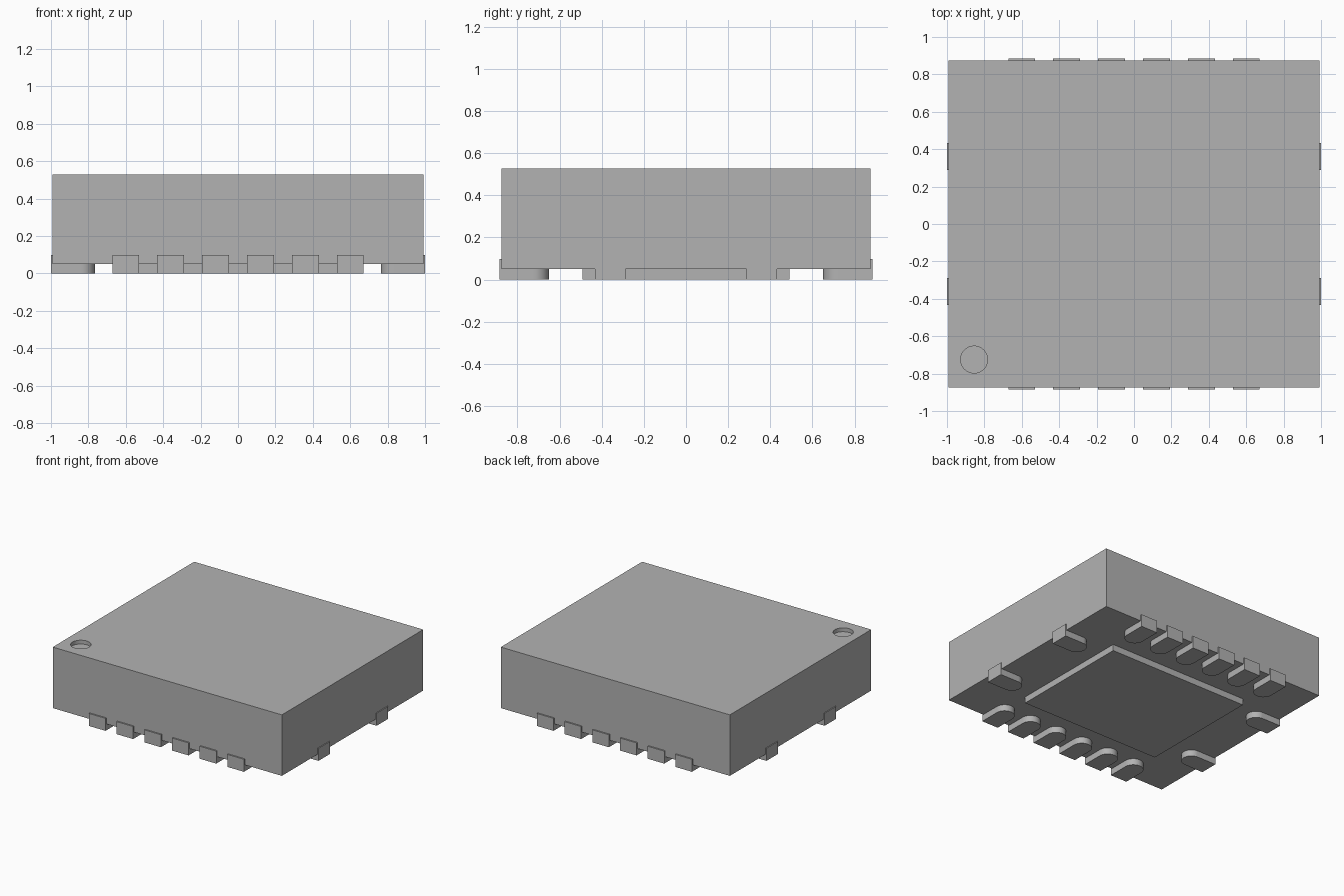
import bpy
import bmesh
from math import cos, sin, pi, radians
from mathutils import Matrix

if "Cube" in bpy.data.objects:
    bpy.data.objects.remove(bpy.data.objects["Cube"])

GREY = (0.45, 0.45, 0.45, 1)
grey = bpy.data.materials.new("plain grey")
grey.use_nodes = True
grey.diffuse_color = GREY
grey.node_tree.nodes["Principled BSDF"].inputs["Base Color"].default_value = GREY


def prism(name, outline, bottom, top, matrix=Matrix()):
    """Extrude a plan outline from bottom to top."""
    bm = bmesh.new()
    face = bm.faces.new([bm.verts.new((x, y, bottom)) for x, y in outline])
    up = bmesh.ops.extrude_face_region(bm, geom=[face])["geom"]
    bmesh.ops.translate(bm, vec=(0, 0, top - bottom),
                        verts=[v for v in up if isinstance(v, bmesh.types.BMVert)])
    bm.transform(matrix)
    bmesh.ops.recalc_face_normals(bm, faces=bm.faces)
    mesh = bpy.data.meshes.new(name)
    bm.to_mesh(mesh)
    bm.free()
    mesh.materials.append(grey)
    obj = bpy.data.objects.new(name, mesh)
    bpy.context.collection.objects.link(obj)
    return obj


def rectangle(hx, hy):
    return [(-hx, -hy), (hx, -hy), (hx, hy), (-hx, hy)]


def arc(x, y, r, start, end, steps):
    angles = [start + (end - start) * i / steps for i in range(steps + 1)]
    return [(x + r * cos(a), y + r * sin(a)) for a in angles]


def smooth(obj):
    bpy.ops.object.select_all(action="DESELECT")
    obj.select_set(True)
    bpy.context.view_layer.objects.active = obj
    bpy.ops.object.shade_smooth_by_angle(angle=radians(30))


# Body with a round orientation dimple sunk in the top
BODY_X, BODY_Y, BODY_TOP = 0.993, 0.875, 0.528
body = prism("body", rectangle(BODY_X, BODY_Y), 0.05, BODY_TOP)
cutter = prism("dimple_cutter", arc(-0.855, -0.725, 0.072, 0, 2 * pi, 48)[:-1],
               BODY_TOP - 0.03, BODY_TOP + 0.1)
cutter.hide_render = True
cut = body.modifiers.new("dimple", "BOOLEAN")
cut.operation = "DIFFERENCE"
cut.solver = "EXACT"
cut.object = cutter
bpy.context.view_layer.objects.active = body
bpy.ops.object.modifier_apply(modifier=cut.name)
bpy.data.objects.remove(cutter)
smooth(body)

# Heat pad under the middle
prism("centre_pad", rectangle(0.605, 0.49), 0, 0.1)

# Leads: square outer end, round inner end, standing slightly proud of the body
R, LENGTH, PITCH = 0.072, 0.235, 0.24
lead_outline = [(-R, 0), (R, 0)] + arc(0, LENGTH - R, R, 0, pi, 20)


def lead(name, along, edge, turn):
    place = Matrix.Rotation(turn, 4, "Z") @ Matrix.Translation((along, -edge, 0))
    smooth(prism(name, lead_outline, 0, 0.098, place))


for side, turn in (("front", 0), ("back", pi)):
    for i in range(6):
        lead(f"{side}_lead_{i + 1}", (i - 2.5) * PITCH, 0.886, turn)
for side, turn in (("left", pi / 2), ("right", -pi / 2)):
    for i in range(2):
        lead(f"{side}_lead_{i + 1}", (i * 2 - 1) * 0.36, 1.0, turn)
